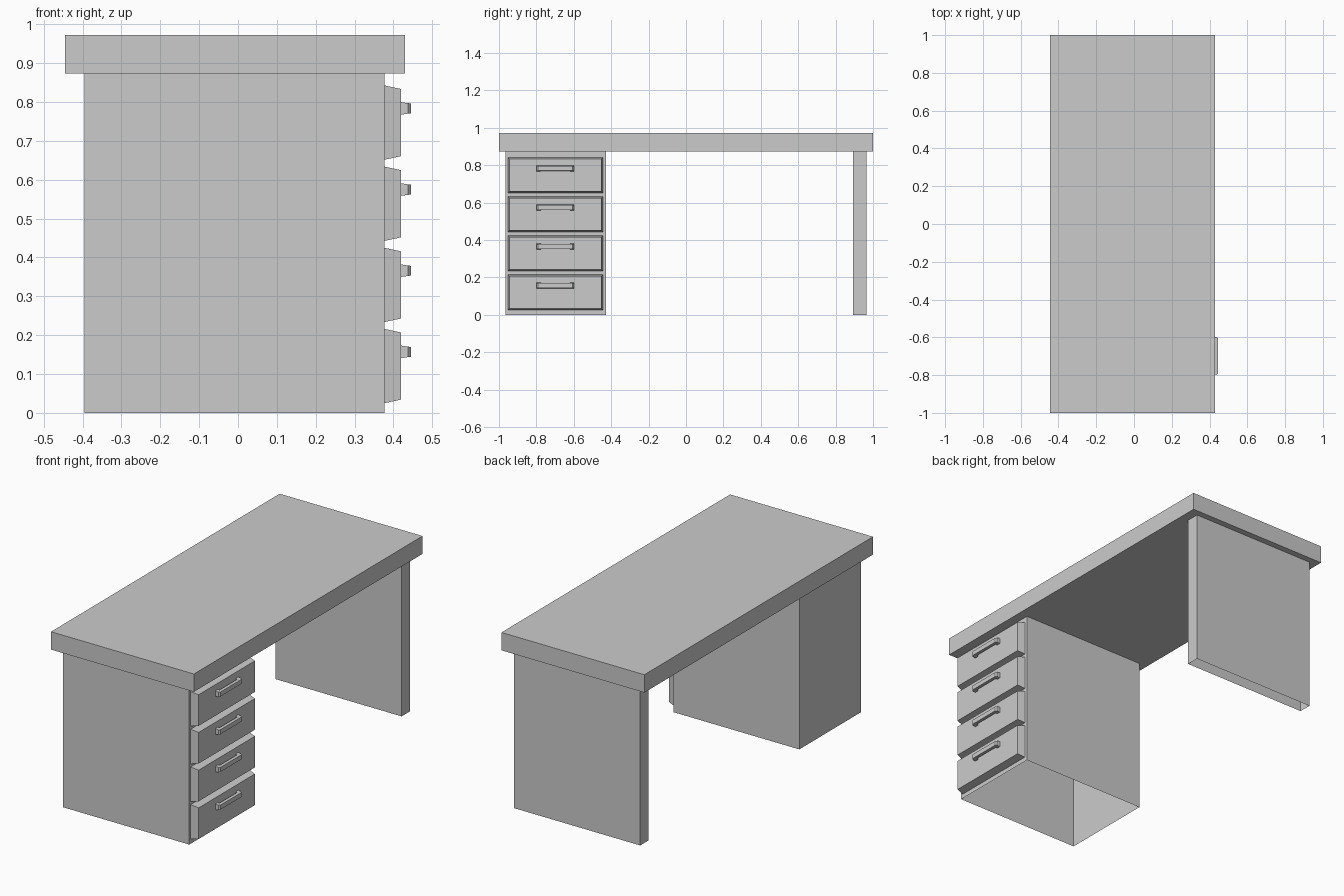
import bpy, bmesh
from mathutils import Vector

if "Cube" in bpy.data.objects:
    bpy.data.objects.remove(bpy.data.objects["Cube"])

BACK, FRONT = -0.395, 0.377      # x range of the supports
HEIGHT = 0.873                   # underside of the desktop
PITCH = 0.2088                   # drawer spacing


def finish(name, bm):
    mesh = bpy.data.meshes.new(name)
    bmesh.ops.recalc_face_normals(bm, faces=bm.faces)
    bm.to_mesh(mesh)
    bm.free()
    obj = bpy.data.objects.new(name, mesh)
    bpy.context.collection.objects.link(obj)
    return obj


def box(x0, x1, y0, y1, z0, z1, open_ends=False):
    bm = bmesh.new()
    bmesh.ops.create_cube(bm, size=1)
    for v in bm.verts:
        v.co = Vector((x1 if v.co.x > 0 else x0,
                       y1 if v.co.y > 0 else y0,
                       z1 if v.co.z > 0 else z0))
    bm.normal_update()
    if open_ends:
        ends = [f for f in bm.faces if abs(f.normal.z) > 0.9]
        bmesh.ops.delete(bm, geom=ends, context='FACES_ONLY')
    return bm


# Desktop slab and plain side leg (supports are open underneath)
finish("desktop", box(-0.445, 0.43, -1, 1, HEIGHT, 0.972))
finish("side_leg", box(BACK, FRONT, 0.893, 0.965, 0, HEIGHT, True))

# Drawer pedestal: cut the front into panels, then raise tapered drawer fronts
Y0, Y1 = -0.953, -0.443
bottoms = [0.025 + i * PITCH for i in range(4)]
bm = box(BACK, FRONT, -0.965, -0.427, 0, HEIGHT, True)


def cut(point, axis):
    front = [f for f in bm.faces if f.normal.x > 0.9]
    geom = front + list({e for f in front for e in f.edges}) \
        + list({v for f in front for v in f.verts})
    bmesh.ops.bisect_plane(bm, geom=geom, plane_co=point, plane_no=axis)
    bm.normal_update()


for y in (Y0, Y1):
    cut((0, y, 0), (0, 1, 0))
for z in bottoms:
    cut((0, 0, z), (0, 0, 1))
    cut((0, 0, z + 0.191), (0, 0, 1))

panels = []
for f in bm.faces:
    c = f.calc_center_median()
    if f.normal.x > 0.9 and Y0 < c.y < Y1 and \
            any(z < c.z < z + 0.191 for z in bottoms):
        panels.append(f)
bmesh.ops.inset_individual(bm, faces=panels, thickness=0.013, depth=0.043)
finish("drawer_pedestal", bm)

# Drawer pulls: a U-shaped outline given height, slimmer towards the front
half = [(0, 0.08), (0, 0.1), (0.018, 0.1), (0.025, 0.092)]
outline = [(0.01, 0.077)] + half
outline += [(x, -y) for x, y in reversed(outline)]
for i, z in enumerate(bottoms):
    bm = bmesh.new()
    rings = []
    for s in (-1, 1):
        rings.append([bm.verts.new((0.42 + x, -0.698 + y,
                                    z + 0.132 + s * (0.016 - 0.14 * x)))
                      for x, y in outline])
    bm.faces.new(rings[0])
    bm.faces.new(rings[1])
    n = len(outline)
    for k in range(n):
        j = (k + 1) % n
        bm.faces.new((rings[0][k], rings[0][j], rings[1][j], rings[1][k]))
    finish(f"drawer_pull_{i + 1}", bm)
